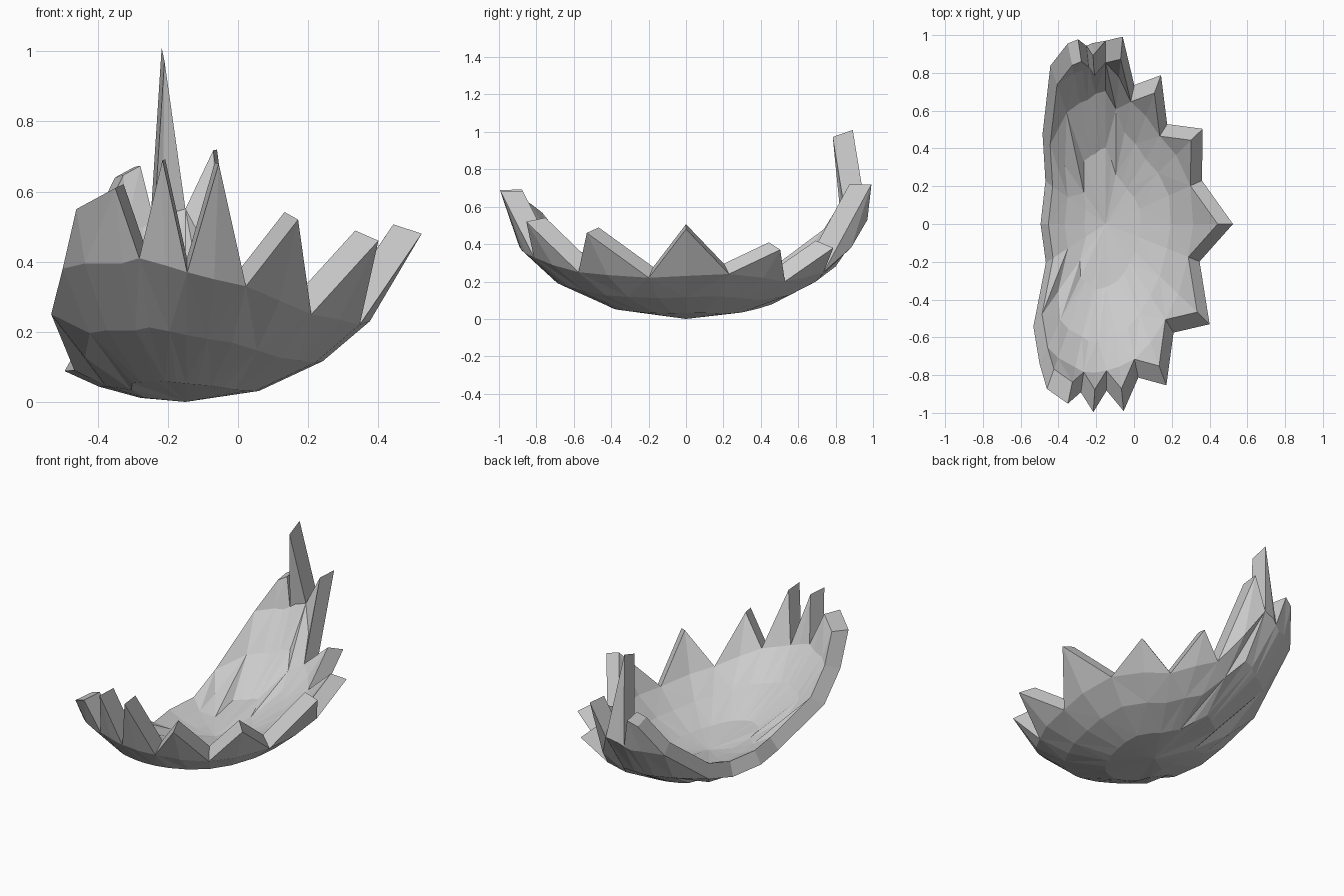
import bpy, bmesh
from math import atan2, acos, sin, cos

if "Cube" in bpy.data.objects:
    bpy.data.objects.remove(bpy.data.objects["Cube"])

# Shell is part of an ellipsoid; its lowest point is the fan centre
CX, CZ = -0.15, 0.70
RX, RY, RZ = 0.71, 1.0, 0.70
INNER = 0.88                      # inner wall scale towards the centre
RINGS = (0.36, 0.70, 1.0)         # rows of facets below the broken edge

# Broken edge, counter-clockwise from +x: x, y direction, height, is a spike
EDGE = [
    (0.53, 0.00, 0.48, 1), (0.36, 0.23, 0.24, 0), (0.36, 0.50, 0.37, 1),
    (0.17, 0.52, 0.20, 0), (0.14, 0.78, 0.38, 1), (0.00, 0.73, 0.25, 0),
    (-0.06, 0.99, 0.72, 1), (-0.15, 0.97, 0.53, 0), (-0.22, 0.92, 1.01, 1),
    (-0.25, 0.93, 0.49, 0), (-0.295, 0.97, 0.67, 1), (-0.35, 0.95, 0.64, 1),
    (-0.44, 0.83, 0.45, 0), (-0.48, 0.47, 0.18, 0), (-0.46, 0.22, 0.095, 0),
    (-0.49, 0.00, 0.088, 0), (-0.46, -0.20, 0.09, 0), (-0.53, -0.54, 0.25, 0),
    (-0.50, -0.74, 0.38, 0), (-0.46, -0.87, 0.55, 1), (-0.35, -0.95, 0.61, 1),
    (-0.28, -0.88, 0.41, 0), (-0.215, -0.99, 0.69, 1), (-0.145, -0.88, 0.37, 0),
    (-0.055, -0.99, 0.68, 1), (0.02, -0.80, 0.33, 0), (0.17, -0.85, 0.52, 1),
    (0.20, -0.56, 0.25, 0), (0.40, -0.53, 0.46, 1), (0.35, -0.20, 0.22, 0),
]
N = len(EDGE)


def tilt(z):
    return acos((CZ - z) / RZ)


def base_tilt(i):
    """Height of the unbroken wall: spikes rise from the nearby notches."""
    if not EDGE[i][3]:
        return tilt(EDGE[i][2])
    a, b = i - 1, i + 1
    while EDGE[a % N][3]:
        a -= 1
    while EDGE[b % N][3]:
        b += 1
    return (tilt(EDGE[a % N][2]) + tilt(EDGE[b % N][2])) / 2


def wall(bm, scale, flip):
    """One faceted skin, returns its edge vertices."""
    pole = bm.verts.new((CX, 0, CZ - RZ * scale))
    cols = []
    for i, (x, y, z, spike) in enumerate(EDGE):
        az = atan2(y / RY, (x - CX) / RX)
        base = base_tilt(i)
        tilts = [base * f for f in RINGS] + ([tilt(z)] if spike else [])
        cols.append([bm.verts.new((CX + RX * scale * sin(t) * cos(az),
                                   RY * scale * sin(t) * sin(az),
                                   CZ - RZ * scale * cos(t))) for t in tilts])
    for i in range(N):
        a, b = cols[i], cols[(i + 1) % N]
        faces = [(pole, a[0], b[0])]
        for k in range(3):
            p, q = a[k], b[k]
            u = a[min(k + 1, len(a) - 1)]
            v = b[min(k + 1, len(b) - 1)]
            if u is p and v is q:
                continue
            if u is p:
                faces.append((p, v, q))
            elif v is q:
                faces.append((p, u, q))
            elif (i + k) % 2:
                faces += [(p, u, v), (p, v, q)]
            else:
                faces += [(p, u, q), (u, v, q)]
        for f in faces:
            bm.faces.new(f[::-1] if flip else f)
    return [c[-1] for c in cols]


# Outer and inner skins joined along the broken edge
bm = bmesh.new()
outer = wall(bm, 1.0, True)
inner = wall(bm, INNER, False)
for i in range(N):
    j = (i + 1) % N
    bm.faces.new((outer[i], outer[j], inner[j], inner[i]))
bmesh.ops.recalc_face_normals(bm, faces=bm.faces)

mesh = bpy.data.meshes.new("broken_shell")
bm.to_mesh(mesh)
bm.free()
shell = bpy.data.objects.new("broken_shell", mesh)
bpy.context.collection.objects.link(shell)
